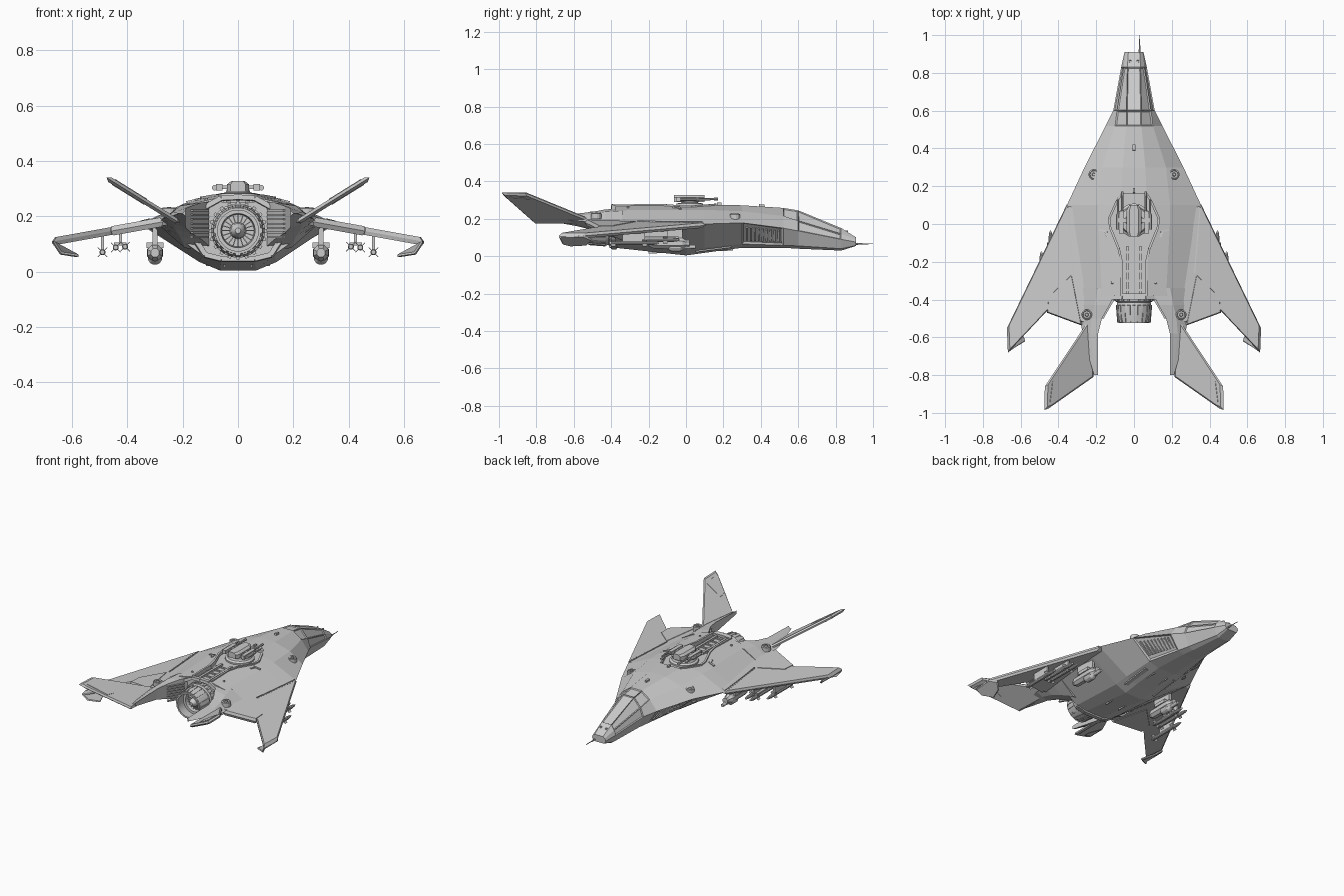
import bpy, bmesh, math
from mathutils import Vector as V
from mathutils.bvhtree import BVHTree

if "Cube" in bpy.data.objects:
    bpy.data.objects.remove(bpy.data.objects["Cube"])

def finish(bm, name, mirror=True, smooth=False):
    bmesh.ops.recalc_face_normals(bm, faces=bm.faces)
    me = bpy.data.meshes.new(name)
    bm.to_mesh(me)
    bm.free()
    ob = bpy.data.objects.new(name, me)
    bpy.context.collection.objects.link(ob)
    if mirror:
        ob.modifiers.new("mirror", 'MIRROR')
    bpy.context.view_layer.objects.active = ob
    ob.select_set(True)
    if smooth:
        bpy.ops.object.shade_smooth_by_angle(angle=math.radians(35))
    ob.select_set(False)
    return ob

def loft(bm, rings, cap=True):
    vs = [[bm.verts.new(p) for p in r] for r in rings]
    n = len(vs[0])
    for a, b in zip(vs, vs[1:]):
        for i in range(n):
            bm.faces.new((a[i], a[(i+1) % n], b[(i+1) % n], b[i]))
    if cap:
        bm.faces.new(vs[0])
        bm.faces.new(vs[-1])

def bar(bm, p, q, w, h, up=(0, 0, 1)):
    p, q = V(p), V(q)
    d = (q - p).normalized()
    s = d.cross(V(up)).normalized()
    u = s.cross(d)
    loft(bm, [[c + s*w*i/2 + u*h*j/2 for i, j in ((-1, -1), (1, -1), (1, 1), (-1, 1))] for c in (p, q)])

def tube(bm, o, prof, axis='y', n=12, cap=True):
    """lathe of (position, radius) pairs about an axis through o"""
    rings = []
    for t, r in prof:
        cs = [(r*math.cos(2*math.pi*(k+.5)/n), r*math.sin(2*math.pi*(k+.5)/n)) for k in range(n)]
        rings.append([V(o) + (V((a, t, b)) if axis == 'y' else V((a, b, t))) for a, b in cs])
    loft(bm, rings, cap)

def slab(bm, pts, t, k=.08):
    """plate with chamfered rim"""
    pts = [V(p) for p in pts]
    c = sum(pts, V()) / len(pts)
    n = (pts[1]-pts[0]).cross(pts[-1]-pts[0]).normalized()
    loft(bm, [[p.lerp(c, k) - n*t for p in pts], pts, [p.lerp(c, k) + n*t for p in pts]])

# hull: y, then half-section x,z pairs from keel to spine
stations = [
    (.91, .03, .055, .04, .058, .05, .075, .045, .09, .03, .10),
    (.83, .035, .03, .05, .04, .068, .09, .055, .12, .035, .15),
    (.60, .045, .04, .075, .055, .11, .135, .09, .19, .04, .245),
    (.52, .05, .045, .09, .058, .15, .15, .10, .215, .04, .258),
    (.30, .06, .045, .13, .065, .262, .178, .17, .24, .06, .272),
    (.10, .065, .018, .14, .045, .355, .172, .19, .248, .07, .276),
    (0.0, .065, .004, .14, .035, .345, .172, .19, .248, .08, .276),
    (-.38, .06, .045, .13, .06, .295, .178, .17, .245, .06, .27)]
bm = bmesh.new()
rings = []
for y, *c in stations:
    half = [(c[i], y, c[i+1]) for i in range(0, 10, 2)]
    rings.append(half + [(-x, yy, z) for x, yy, z in reversed(half)])
loft(bm, rings)
bmesh.ops.recalc_face_normals(bm, faces=bm.faces)
tree = BVHTree.FromBMesh(bm)
def top(x, y):
    hit = tree.ray_cast(V((x, y, 1)), V((0, 0, -1)))[0]
    return hit.z if hit else .22
# recessed cockpit panes and side grille pockets
def pick(y0, y1, test):
    return [f for f in bm.faces if y0 < f.calc_center_median().y < y1 and test(f.calc_center_median(), f.normal)]
panes = pick(.6, .83, lambda c, n: n.z > .3 and c.z > .13) + pick(.52, .6, lambda c, n: c.z > .22)
bmesh.ops.inset_individual(bm, faces=panes, thickness=.007, depth=-.006)
pockets = pick(.31, .5, lambda c, n: n.z < -.2 and abs(c.x) > .12)
bmesh.ops.inset_individual(bm, faces=pockets, thickness=.014, depth=-.008)
hull = finish(bm, "hull", False)

# spine recess cut for the turret
bm = bmesh.new()
o = [(.06, .16), (.085, .12), (.125, .03), (.12, -.02), (.075, -.13), (.06, -.2), (.06, -.45)]
o = o + [(-x, y) for x, y in reversed(o)]
loft(bm, [[(x, y, z) for x, y in o] for z in (.252, .4)])
cut = finish(bm, "recess_cutter", False)
cut.hide_render = True
m = hull.modifiers.new("cut", 'BOOLEAN')
m.object, m.operation, m.solver = cut, 'DIFFERENCE', 'EXACT'
bpy.context.view_layer.objects.active = hull
bpy.ops.object.modifier_apply(modifier="cut")
bpy.data.objects.remove(cut)

# raised rim round the recess and rails in the channel
bm = bmesh.new()
for (x, y), (x2, y2) in zip(o[:6], o[1:7]):
    y2 = max(y2, -.38)
    bar(bm, (x+.006, y, top(x, y)), (x2+.006, y2, top(x2, y2)), .012, .012)
bar(bm, (.035, -.12, .258), (.035, -.37, .258), .015, .014)
for i in range(5):
    bar(bm, (0, -.15-i*.05, .254), (.055, -.15-i*.05, .254), .012, .01)
finish(bm, "recess_rim")

# grille slats on the fuselage sides
bm = bmesh.new()
for i in range(9):
    t = .12 + .76*i/8
    lo = V((.09, .52, .058)).lerp(V((.13, .30, .065)), t)
    hi = V((.15, .52, .15)).lerp(V((.262, .30, .178)), t)
    bar(bm, lo.lerp(hi, .2), lo.lerp(hi, .82), .008, .01, (0, 1, 0))
finish(bm, "side_grille")

# wings
wz = lambda x: .175 - .18*(x-.3)
P = lambda x, y, d=0: (x, y, wz(x)+d)
bm = bmesh.new()
slab(bm, [P(.27, .12), P(.355, .105), P(.672, -.55), P(.667, -.68), P(.46, -.46), P(.25, -.53), P(.25, -.3)], .014, .05)
finish(bm, "wing")
bm = bmesh.new()
slab(bm, [P(.325, -.26), P(.455, -.385), P(.46, -.47), P(.27, -.54)], .017)
slab(bm, [P(.49, -.44), P(.63, -.59), P(.66, -.67), P(.475, -.475)], .014)
finish(bm, "flaps")
bm = bmesh.new()
slab(bm, [(.672, -.55, .11), (.667, -.68, .105), (.64, -.66, .065), (.575, -.62, .055), (.61, -.53, .06), (.645, -.5, .09)], .006)
finish(bm, "wingtip_fin")
bm = bmesh.new()
bar(bm, P(.35, .09, .014), P(.32, -.26, .016), .006, .008)
for i in range(14):
    x, y = .345 - .0025*i, .06 - .024*i
    tube(bm, P(x+.012, y, .012), [(0, .003), (.005, .003)], 'z', 6)
finish(bm, "wing_root_seam")

# tail booms carrying canted fins
bm = bmesh.new()
loft(bm, [[(xi, y, zl), (xi, y, zh), ((xi+xo)/2, y, zh-.012), (xo, y, zm), ((xi+xo)/2, y, zl+.01)]
          for y, xi, xo, zl, zh, zm in ((-.34, .085, .298, .075, .255, .178), (-.43, .13, .287, .115, .25, .18),
                                        (-.5, .17, .28, .14, .237, .182), (-.58, .19, .275, .16, .228, .19),
                                        (-.8, .19, .212, .2, .222, .21))])
finish(bm, "tail_boom")
F = lambda x, y: (x, y, .2 + .62*(x-.25))
bm = bmesh.new()
slab(bm, [F(.235, -.5), F(.28, -.57), F(.472, -.86), F(.475, -.985), F(.45, -.975), F(.215, -.81), F(.21, -.6)], .01)
slab(bm, [F(.33, -.83), F(.44, -.83), F(.455, -.95), F(.34, -.88)], .012)
finish(bm, "tail_fin")

# engine nozzle with inner rings, petals and blades
C = (0, 0, .148)
bm = bmesh.new()
tube(bm, C, [(-.3, .1), (-.37, .104), (-.375, .098), (-.41, .098), (-.415, .088), (-.43, .092), (-.47, .092), (-.525, .083),
             (-.525, .074), (-.46, .078), (-.46, .062), (-.43, .058), (-.43, .03), (-.47, .026), (-.49, .01)], n=32)
finish(bm, "engine_nozzle", False, True)
bm = bmesh.new()
for k in range(20):
    a = 2*math.pi*k/20
    d = V((math.cos(a), 0, math.sin(a)))
    at = lambda r, y: V(C) + d*r + V((0, y, 0))
    bar(bm, at(.1, -.365), at(.1, -.408), .012, .01, d)
    bar(bm, at(.093, -.43), at(.086, -.52), .018, .006, d)
    bar(bm, at(.028, -.435), at(.06, -.435), .004, .012, (0, 1, 0))
finish(bm, "nozzle_petals", False)
# angular housing frame and side vents beside the engine
bm = bmesh.new()
frame = [(0, .268), (.06, .265), (.15, .215), (.165, .13), (.12, .06), (.06, .045), (0, .045)]
for (x, z), (x2, z2) in zip(frame, frame[1:]):
    bar(bm, (x, -.385, z), (x2, -.385, z2), .03, .018, (0, 0.1, 1) if x != x2 else (0, 1, 0))
for i in range(7):
    z = .125 + .016*i
    bar(bm, (.11, -.4, z), (.168, -.5, z), .012, .006)
finish(bm, "engine_housing")

# twin gun turret
bm = bmesh.new()
tube(bm, (0, .02, 0), [(.245, .088), (.262, .088), (.27, .075), (.282, .07), (.286, .045), (.3, .04)], 'z', 24)
finish(bm, "turret_base", False, True)
bm = bmesh.new()
loft(bm, [[(x, y, z) for x, z in ((-.04*s, .29), (.04*s, .29), (.04*s, .315), (.025*s, .327), (-.025*s, .327), (-.04*s, .315))]
          for y, s in ((-.065, .7), (-.04, 1), (.07, 1), (.1, .65))])
finish(bm, "turret_body", False)
bm = bmesh.new()
bar(bm, (.03, .02, .305), (.09, .02, .305), .025, .014)
bar(bm, (.068, -.05, .305), (.068, .07, .305), .024, .024)
tube(bm, (.062, 0, .306), [(.06, .006), (.15, .006), (.15, .008), (.172, .008)], n=8)
tube(bm, (.085, 0, .303), [(-.03, .01), (.05, .01), (.06, .005), (.13, .005)], n=8)
finish(bm, "turret_guns")

# round thrusters, slots and small hatches on top
bm = bmesh.new()
for x, y in ((.213, .262), (.25, -.48)):
    z = top(x, y)
    tube(bm, (x, y, z), [(-.02, .028), (.008, .028), (.012, .022), (.004, .019), (.004, .01), (.014, .007)], 'z', 16)
for x, y in ((.115, -.31), (.02, .86)):
    tube(bm, (x, y, top(x, y)), [(-.004, .008), (.007, .006)], 'z', 8)
bar(bm, (.14, -.04, top(.14, -.04)), (.185, -.03, top(.185, -.03)), .012, .012)
bar(bm, (.15, -.04, top(.15, -.04)), (.14, -.07, top(.14, -.07)), .012, .012)
bar(bm, (0, .39, .268), (0, .42, .266), .014, .02)
bar(bm, (0, .165, .275), (0, .19, .274), .012, .024)
finish(bm, "top_fittings")
bm = bmesh.new()
for y in (.15, .21):
    tube(bm, (.2, y, .13), [(-.015, .022), (.015, .022)], 'z', 12)
bar(bm, (.05, .25, .036), (.05, -.2, .02), .006, .012)
bar(bm, (.09, .24, .05), (.09, .05, .025), .05, .008)
finish(bm, "belly_fittings")

# nose probe
bm = bmesh.new()
tube(bm, (.03, 0, .066), [(.88, .006), (.94, .005), (.945, .003), (1.0, .002)], n=8)
finish(bm, "nose_probe", False)

# gun pods under the inner wings
bm = bmesh.new()
tube(bm, (.3, 0, .068), [(-.2, .016), (-.17, .03), (-.02, .032), (.0, .02), (.02, .02)], n=8)
tube(bm, (.3, 0, .05), [(-.1, .012), (-.08, .026), (-.03, .026), (-.01, .012), (.05, .01), (.05, .006)], n=12)
bar(bm, (.3, -.16, .12), (.3, -.02, .12), .018, .09)
bar(bm, (.3, -.13, .095), (.3, -.04, .095), .06, .02)
finish(bm, "gun_pod")

# missiles on pylons
bm = bmesh.new()
for x, y, z in ((.408, -.16, .09), (.442, -.16, .087), (.49, -.27, .07)):
    tube(bm, (x, y, z), [(-.14, .008), (-.13, .011), (.09, .011), (.115, .007), (.125, .002)], n=10)
    for yy in (-.12, .05):
        for s in (-1, 1):
            bar(bm, (x-.017, y+yy, z-.017*s), (x+.017, y+yy, z+.017*s), .024, .003)
bar(bm, (.425, -.23, .125), (.425, -.1, .125), .012, .06)
bar(bm, (.425, -.22, .1), (.425, -.11, .1), .045, .012)
bar(bm, (.49, -.34, .107), (.49, -.22, .107), .012, .06)
finish(bm, "wing_missiles")
